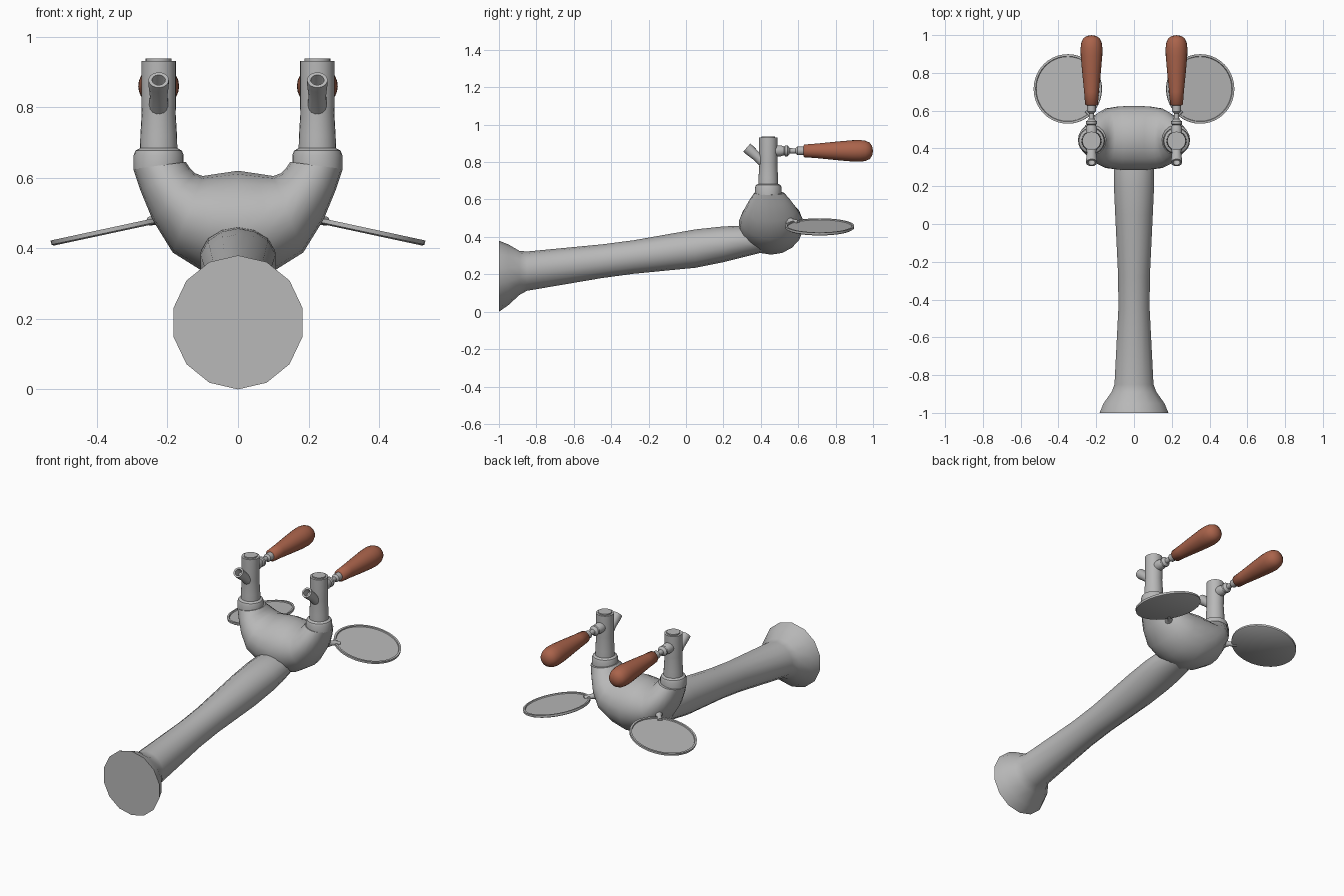
import bpy, bmesh, math
from mathutils import Vector

if "Cube" in bpy.data.objects:
    bpy.data.objects.remove(bpy.data.objects["Cube"])


def material(name, rgb):
    m = bpy.data.materials.new(name)
    m.diffuse_color = (*rgb, 1)
    m.use_nodes = True
    m.node_tree.nodes["Principled BSDF"].inputs["Base Color"].default_value = m.diffuse_color
    return m


METAL = material("brushed_metal", (0.48, 0.48, 0.48))
WOOD = material("brown_wood", (0.40, 0.125, 0.07))


def loft(name, rings, mat, angle=40):
    """Skin a list of equal-length point rings, cap both ends, smooth by angle."""
    bm = bmesh.new()
    rows = [[bm.verts.new(p) for p in ring] for ring in rings]
    n = len(rows[0])
    for a, b in zip(rows, rows[1:]):
        for i in range(n):
            j = (i + 1) % n
            bm.faces.new((a[i], a[j], b[j], b[i]))
    bm.faces.new(rows[0])
    bm.faces.new(rows[-1])
    bmesh.ops.remove_doubles(bm, verts=bm.verts, dist=1e-5)
    bmesh.ops.recalc_face_normals(bm, faces=bm.faces)
    me = bpy.data.meshes.new(name)
    bm.to_mesh(me)
    bm.free()
    me.materials.append(mat)
    ob = bpy.data.objects.new(name, me)
    bpy.context.collection.objects.link(ob)
    bpy.ops.object.select_all(action='DESELECT')
    ob.select_set(True)
    bpy.context.view_layer.objects.active = ob
    bpy.ops.object.shade_smooth_by_angle(angle=math.radians(angle))
    return ob


def ellipse(center, u, v, n):
    """Ring of n points around center with half-axes u and v."""
    c, u, v = Vector(center), Vector(u), Vector(v)
    return [c + u * math.cos(2 * math.pi * i / n) + v * math.sin(2 * math.pi * i / n)
            for i in range(n)]


def lathe(name, profile, origin, axis, mat, n=24, angle=40):
    """Turn a (radius, distance along axis) profile around an axis."""
    d = Vector(axis).normalized()
    u = d.orthogonal().normalized()
    v = d.cross(u)
    o = Vector(origin)
    return loft(name, [ellipse(o + d * h, u * max(r, 1e-7), v * max(r, 1e-7), n)
                       for r, h in profile], mat, angle)


# Wall arm with flared foot: y, bottom z, top z, half width
arm = [(-1.0, 0.0, 0.38, 0.187), (-0.95, 0.035, 0.36, 0.166), (-0.89, 0.09, 0.325, 0.122),
       (-0.85, 0.112, 0.322, 0.106), (-0.45, 0.18, 0.36, 0.085), (-0.28, 0.203, 0.382, 0.086),
       (0.05, 0.235, 0.44, 0.102), (0.2, 0.265, 0.456, 0.109), (0.3, 0.29, 0.46, 0.108),
       (0.42, 0.32, 0.45, 0.09)]
loft("wall_arm", [ellipse((0, y, (a + b) / 2), (0, 0, (b - a) / 2), (w, 0, 0), 14)
                  for y, a, b, w in arm], METAL)

# U-shaped body: inner x z, outer x z, half depth, centre y
half = [(0.148, 0.645, 0.297, 0.625, 0.080, 0.445), (0.137, 0.628, 0.277, 0.565, 0.108, 0.448),
        (0.122, 0.613, 0.243, 0.482, 0.137, 0.452), (0.10, 0.605, 0.185, 0.388, 0.160, 0.454),
        (0.055, 0.612, 0.10, 0.335, 0.170, 0.455)]
sections = ([(-a, b, -c, d, r, y) for a, b, c, d, r, y in half]
            + [(0, 0.62, 0, 0.305, 0.173, 0.455)] + half[::-1])
loft("tap_body", [ellipse(((a + c) / 2, y, (b + d) / 2), ((a - c) / 2, 0, (b - d) / 2),
                          (0, r, 0), 18) for a, b, c, d, r, y in sections], METAL)

for s, side in ((-1, "left"), (1, "right")):
    x = s * 0.225
    # Upright tap cylinder with collar and cap
    lathe("tap_cylinder_" + side,
          [(0.071, 0.625), (0.071, 0.664), (0.066, 0.677), (0.053, 0.684), (0.052, 0.72),
           (0.048, 0.785), (0.049, 0.80), (0.049, 0.931), (0.037, 0.931), (0.037, 0.938)],
          (x, 0.44, 0), (0, 0, 1), METAL)
    # Hollow spout
    lathe("spout_" + side,
          [(0.03, 0), (0.025, 0.07), (0.029, 0.12), (0.029, 0.14), (0.019, 0.14), (0.017, 0.10)],
          (x, 0.43, 0.785), (0, -0.75, 0.66), METAL, 16)
    # Handle stem
    lathe("handle_stem_" + side,
          [(0.030, 0.47), (0.030, 0.505), (0.023, 0.525), (0.029, 0.53), (0.029, 0.543),
           (0.015, 0.555), (0.013, 0.585), (0.023, 0.595), (0.023, 0.64)],
          (x, 0, 0.86), (0, 1, 0), METAL, 16)
    # Wooden handle
    lathe("handle_" + side,
          [(0.025, 0.627), (0.034, 0.633), (0.039, 0.70), (0.049, 0.80), (0.057, 0.89),
           (0.058, 0.93), (0.054, 0.96), (0.044, 0.982), (0.026, 0.995), (0, 1.0)],
          (x, 0, 0.86), (0, 1, 0), WOOD, 24, 60)
    # Tilted round plate with raised rim
    lathe("round_plate_" + side,
          [(0.178, -0.008), (0.184, -0.004), (0.184, 0.008), (0.173, 0.008), (0.171, 0.002)],
          (s * 0.35, 0.715, 0.453), (s * 0.215, 0, 1), METAL, 40)
    # Short bracket joining plate to body
    lathe("plate_bracket_" + side,
          [(0.036, 0), (0.034, 0.06), (0.022, 0.085), (0.014, 0.105), (0.013, 0.15)],
          (s * 0.15, 0.49, 0.495), (s * 0.09, 0.1, -0.016), METAL, 14)
